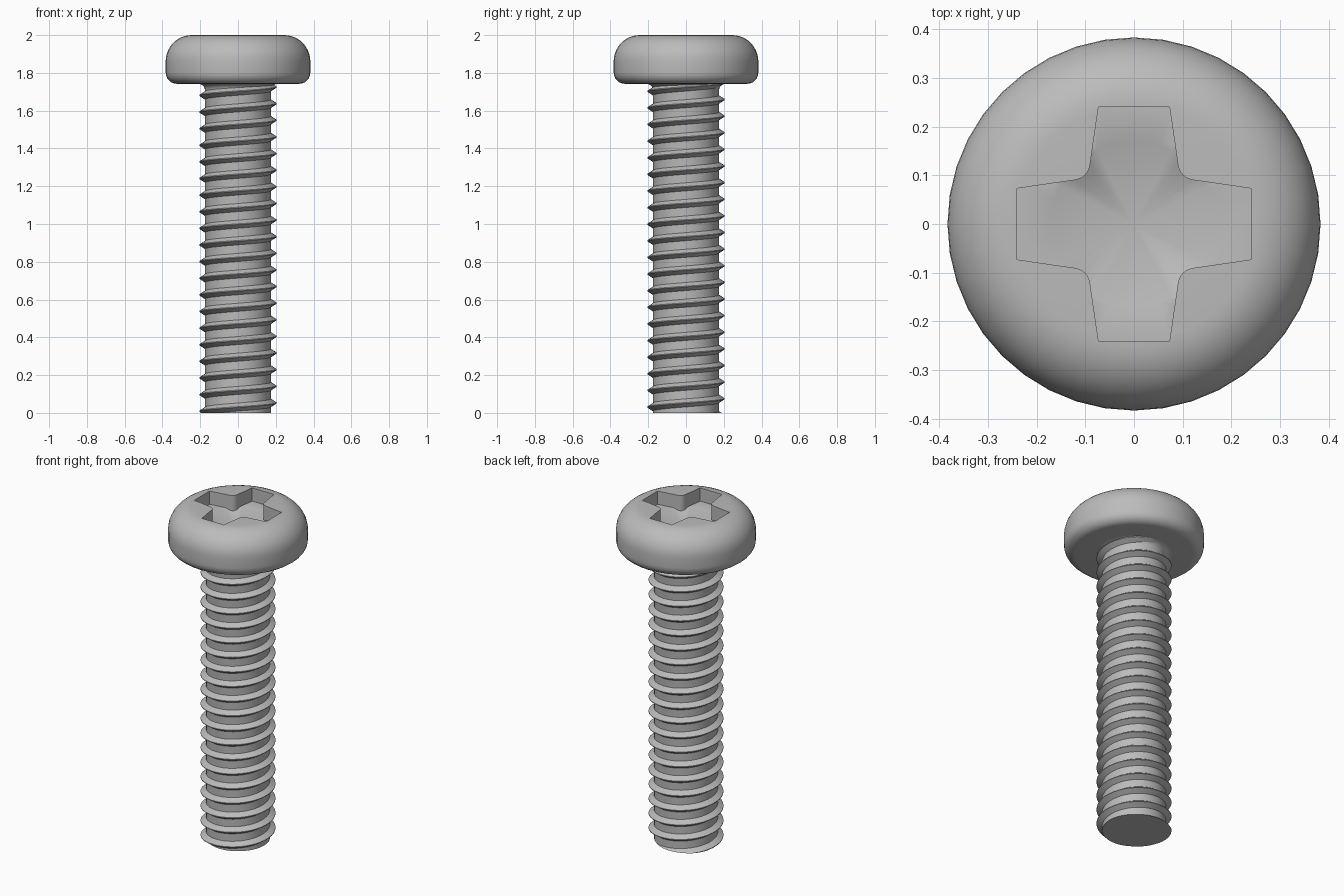
import bpy
import bmesh
from math import sin, cos, pi, radians
from mathutils import Matrix

old = bpy.data.objects.get("Cube")
if old:
    bpy.data.objects.remove(old, do_unlink=True)

SIDES = 40
UNDERSIDE = 1.742      # height of the head's bearing face
CORE = 0.175           # shank radius
CREST = 0.205          # thread radius
PITCH = 0.088

steel = bpy.data.materials.new("grey_steel")
steel.use_nodes = True
grey = (0.5, 0.5, 0.5, 1)
steel.diffuse_color = grey
steel.node_tree.nodes["Principled BSDF"].inputs["Base Color"].default_value = grey


def make_object(name, bm):
    bmesh.ops.recalc_face_normals(bm, faces=bm.faces)
    mesh = bpy.data.meshes.new(name)
    bm.to_mesh(mesh)
    bm.free()
    mesh.materials.append(steel)
    obj = bpy.data.objects.new(name, mesh)
    bpy.context.collection.objects.link(obj)
    return obj


def select(obj):
    bpy.ops.object.select_all(action='DESELECT')
    obj.select_set(True)
    bpy.context.view_layer.objects.active = obj


def smooth(obj):
    select(obj)
    bpy.ops.object.shade_smooth_by_angle(angle=radians(30))


def arc(cx, cz, r, start, end, steps):
    angles = [radians(start + (end - start) * i / steps) for i in range(steps + 1)]
    return [(cx + r * cos(a), cz + r * sin(a)) for a in angles]


def lathe(name, profile):
    """Revolve (radius, height) points about the z axis."""
    bm = bmesh.new()
    verts = [bm.verts.new((r, 0, z)) for r, z in profile]
    edges = [bm.edges.new(pair) for pair in zip(verts, verts[1:])]
    bmesh.ops.spin(bm, geom=verts + edges, cent=(0, 0, 0), axis=(0, 0, 1),
                   angle=2 * pi, steps=SIDES, use_merge=True)
    bmesh.ops.remove_doubles(bm, verts=bm.verts, dist=0.0001)
    return make_object(name, bm)


def boolean(obj, tool, operation):
    tool.hide_render = True
    mod = obj.modifiers.new("cut", 'BOOLEAN')
    mod.operation = operation
    mod.solver = 'EXACT'
    mod.object = tool
    select(obj)
    bpy.ops.object.modifier_apply(modifier=mod.name)
    bpy.data.objects.remove(tool, do_unlink=True)


# Pan head with a rounded shoulder and a smaller lower edge
head = lathe("head", [(0, 2)] + arc(0.244, 1.861, 0.139, 90, 0, 10)
             + arc(0.323, UNDERSIDE + 0.06, 0.06, 0, -90, 6) + [(0, UNDERSIDE)])

# Cross recess: four tapered arms, rounded between, with a conical bottom
bm = bmesh.new()
quarter = [(0.24, 0.073)] + arc(0.126, 0.126, 0.036, 262, 188, 6) + [(0.073, 0.24)]
outline = []
for turn in range(4):
    c, s = round(cos(turn * pi / 2)), round(sin(turn * pi / 2))
    outline += [bm.verts.new((x * c - y * s, x * s + y * c, 1.78)) for x, y in quarter]
base = bm.faces.new(outline)
wall = bmesh.ops.extrude_face_region(bm, geom=[base])
bmesh.ops.translate(bm, vec=(0, 0, 0.3),
                    verts=[v for v in wall["geom"] if isinstance(v, bmesh.types.BMVert)])
recess = make_object("recess_cutter", bm)
floor = lathe("recess_floor", [(0, 1.84), (0.17, 1.92), (0.4, 1.92), (0.4, 2.05), (0, 2.05)])
boolean(recess, floor, 'INTERSECT')
boolean(head, recess, 'DIFFERENCE')
smooth(head)

# Shank with a fillet under the head
fillet = arc(CORE + 0.035, UNDERSIDE - 0.035, 0.035, 180, 90, 5)
shank = lathe("shank", [(0, 0), (CORE, 0)] + fillet + [(CORE, 1.8), (0, 1.8)])
smooth(shank)

# Right-handed thread, trimmed flush with the flat end
bm = bmesh.new()
section = [(CORE - 0.007, -0.026), (CREST, -0.002), (CREST, 0.002), (CORE - 0.007, 0.026)]
rings = []
for step in range(-SIDES, int(19.4 * SIDES)):
    turn = Matrix.Rotation(2 * pi * step / SIDES, 4, 'Z')
    z = 0.053 + PITCH * step / SIDES
    rings.append([bm.verts.new(turn @ Matrix.Translation((r, 0, z + h)).to_translation())
                  for r, h in section])
for a, b in zip(rings, rings[1:]):
    for i in range(4):
        j = (i + 1) % 4
        bm.faces.new((a[i], a[j], b[j], b[i]))
bm.faces.new(rings[0])
bm.faces.new(rings[-1])
bmesh.ops.bisect_plane(bm, geom=bm.verts[:] + bm.edges[:] + bm.faces[:],
                       plane_co=(0, 0, 0), plane_no=(0, 0, 1), clear_inner=True)
bmesh.ops.holes_fill(bm, edges=[e for e in bm.edges if e.is_boundary], sides=0)
thread = make_object("thread", bm)
smooth(thread)
